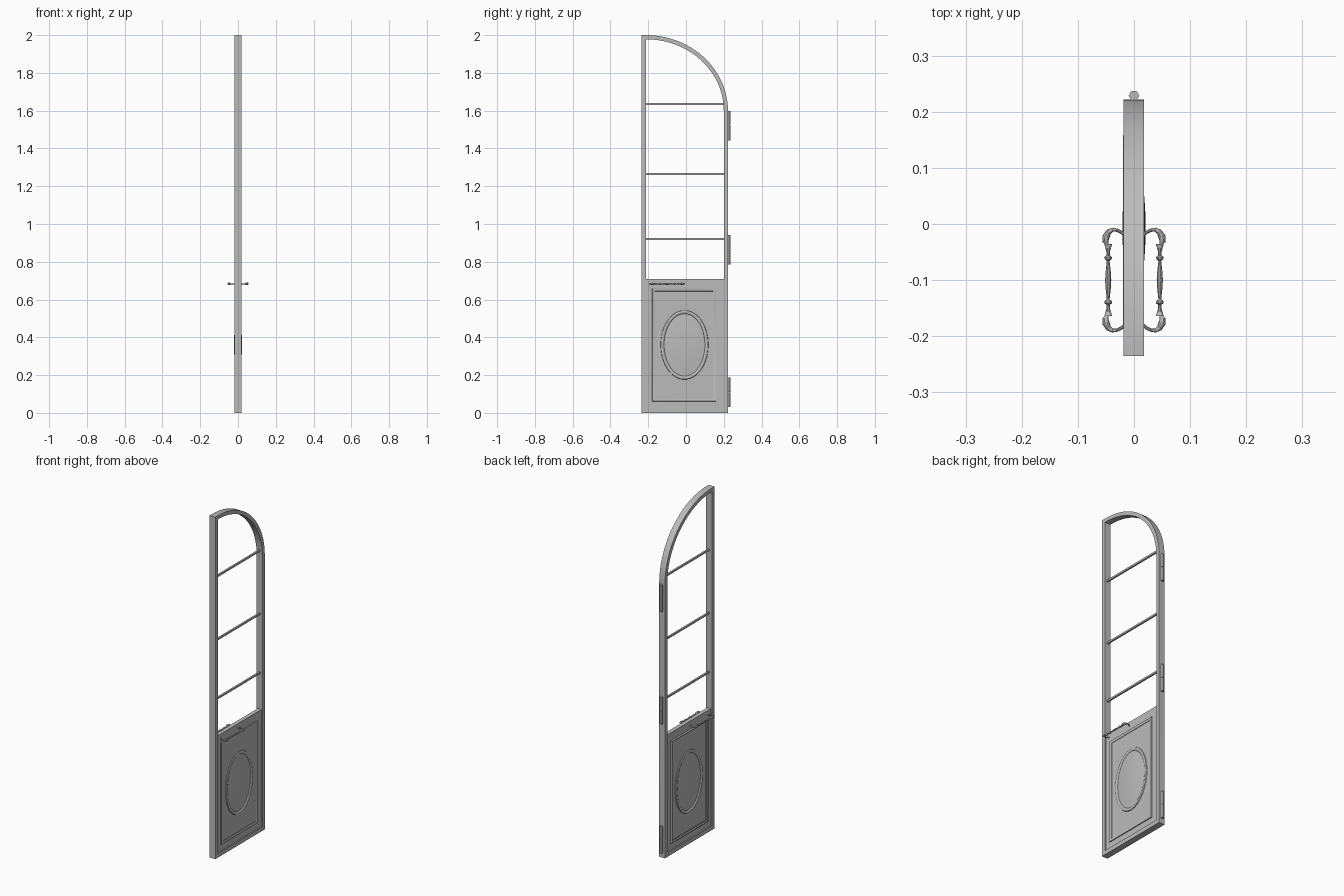
import bpy, bmesh
from math import sin, cos, pi
from mathutils import Vector

if "Cube" in bpy.data.objects:
    bpy.data.objects.remove(bpy.data.objects["Cube"])

grey = bpy.data.materials.new("plain_grey")
grey.use_nodes = True
grey.diffuse_color = (0.5, 0.5, 0.5, 1)
grey.node_tree.nodes["Principled BSDF"].inputs["Base Color"].default_value = (0.5, 0.5, 0.5, 1)


def loft(name, rings, caps=True):
    """Skin a list of equal-length point loops."""
    bm = bmesh.new()
    loops = [[bm.verts.new(p) for p in ring] for ring in rings]
    n = len(loops[0])
    for a, b in zip(loops, loops[1:]):
        for i in range(n):
            j = (i + 1) % n
            bm.faces.new((a[i], a[j], b[j], b[i]))
    if caps:
        bm.faces.new(loops[0])
        bm.faces.new(loops[-1])
    bmesh.ops.recalc_face_normals(bm, faces=bm.faces)
    mesh = bpy.data.meshes.new(name)
    bm.to_mesh(mesh)
    bm.free()
    mesh.materials.append(grey)
    ob = bpy.data.objects.new(name, mesh)
    bpy.context.collection.objects.link(ob)
    bpy.ops.object.select_all(action='DESELECT')
    ob.select_set(True)
    bpy.context.view_layer.objects.active = ob
    bpy.ops.object.shade_smooth_by_angle(angle=0.6)
    return ob


def rect(x, y0, y1, z0, z1):
    return [(x, y0, z0), (x, y1, z0), (x, y1, z1), (x, y0, z1)]


def box(name, x0, x1, *sides):
    return loft(name, [rect(x0, *sides), rect(x1, *sides)])


def tube(name, path, radii, sides=10):
    """Round tube of varying radius along a path in a level plane."""
    pts = [Vector(p) for p in path]
    rings = []
    for i, p in enumerate(pts):
        t = (pts[min(i + 1, len(pts) - 1)] - pts[max(i - 1, 0)]).normalized()
        side = t.cross(Vector((0, 0, 1)))
        rings.append([p + radii[i] * (cos(2 * pi * k / sides) * side
                      + sin(2 * pi * k / sides) * Vector((0, 0, 1))) for k in range(sides)])
    return loft(name, rings)


# Outer frame: straight stile, then bottom rail, hinge stile and arch in one sweep
X0, X1 = -0.019, 0.018
Y0, YS = -0.235, -0.212
SPRING = 1.6
box("straight_stile", X0, X1, Y0, YS, 0, 2)
pairs = [((YS, 0), (YS, 0.024)), ((0.222, 0), (0.2, 0.024))]
for i in range(25):
    c, s = cos(i * pi / 48), sin(i * pi / 48)
    pairs.append(((YS + 0.434 * c, SPRING + 0.4 * s), (YS + 0.412 * c, SPRING + 0.378 * s)))
loft("arched_frame", [[(X0, *o), (X1, *o), (X1, *i), (X0, *i)] for o, i in pairs])

# Glazing bars
for i, z in enumerate((0.92, 1.265, 1.635)):
    box(f"glazing_bar_{i + 1}", -0.005, 0.005, YS, 0.202, z - 0.005, z + 0.005)

# Lower panel
FACE = 0.012
box("lower_panel", -FACE, FACE, YS, 0.2, 0.024, 0.708)

# Rectangular moulding and domed oval on both faces
for side, s in (("left", 1), ("right", -1)):
    peak = 0.0165 if s > 0 else 0.0197
    profile = [(0, FACE - 0.001), (0.002, peak), (0.007, peak - 0.001),
               (0.01, FACE + 0.002), (0.016, FACE + 0.002), (0.017, FACE - 0.001)]
    loft(f"panel_moulding_{side}",
         [rect(s * x, -0.18 + d, 0.16 - d, 0.06 + d, 0.66 - d) for d, x in profile], caps=False)
    oval = [(0, FACE - 0.001), (0.002, 0.0155), (0.006, 0.0175), (0.011, 0.0175),
            (0.016, 0.0155), (0.019, FACE + 0.0005)]
    top = 0.0207
    for k in range(1, 9):
        f = k / 8
        oval.append((0.019 + 0.107 * f, FACE + (top - FACE) * (1 - (1 - f) ** 2)))
    rings = []
    for d, x in oval:
        ry = 0.127 - d
        rz = 0.184 - d if d <= 0.019 else 0.165 * ry / 0.108
        rings.append([(s * x, -0.008 + ry * cos(a * pi / 24), 0.36 + rz * sin(a * pi / 24))
                      for a in range(48)])
    loft(f"oval_panel_{side}", rings)

# Hinges: two six-sided knuckles and a leaf each
for name, z0 in (("bottom", 0.03), ("middle", 0.785), ("top", 1.442)):
    for part, a, b in (("lower", 0, 0.0775), ("upper", 0.0795, 0.157)):
        loft(f"{name}_hinge_{part}",
             [[(0.0095 * cos(k * pi / 3), 0.2285 + 0.0095 * sin(k * pi / 3), z0 + h)
               for k in range(6)] for h in (a, b)])
    box(f"{name}_hinge_leaf", -0.003, 0.003, 0.215, 0.227, z0, z0 + 0.157)

# Pull handles: turned grip and two curled arms on each face
HZ, MID = 0.683, -0.1
grip = [(0, 0.0055), (0.016, 0.0045), (0.034, 0.0025), (0.037, 0.006), (0.041, 0.007),
        (0.044, 0.003), (0.052, 0.0035), (0.059, 0.0055), (0.064, 0.007)]
grip = [(-d, r) for d, r in grip[:0:-1]] + grip
arm = [(0.015, 0.079, 0.003), (0.022, 0.085, 0.003), (0.03, 0.089, 0.003),
       (0.038, 0.09, 0.0035), (0.045, 0.086, 0.005), (0.05, 0.077, 0.0065),
       (0.051, 0.069, 0.0055), (0.047, 0.063, 0.002)]
for side, s in (("left", 1), ("right", -1)):
    tube(f"handle_grip_{side}", [(s * 0.046, MID + d, HZ) for d, r in grip], [r for d, r in grip])
    for end, e in (("front", -1), ("back", 1)):
        tube(f"handle_arm_{side}_{end}", [(s * x, MID + e * y, HZ) for x, y, r in arm],
             [r for x, y, r in arm])
